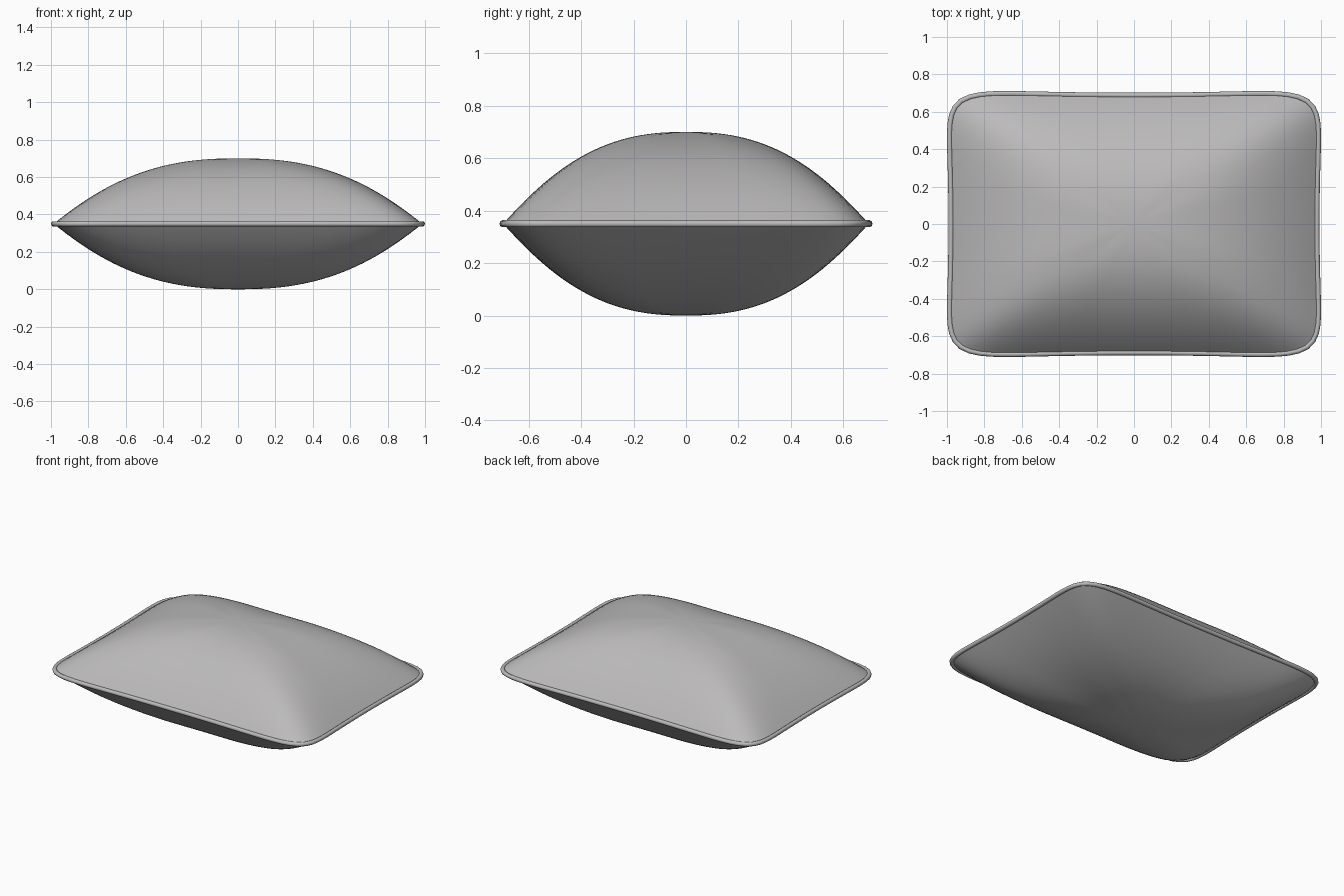
import bpy, bmesh, math

cube = bpy.data.objects.get("Cube")
if cube:
    bpy.data.objects.remove(cube)

HALF_X, HALF_Y, HALF_Z = 0.986, 0.697, 0.35
PIPING = 0.014
SEGMENTS, RINGS = 144, 28

fabric = bpy.data.materials.new("grey fabric")
fabric.use_nodes = True
grey = (0.5, 0.49, 0.49, 1)
fabric.diffuse_color = grey
fabric.node_tree.nodes["Principled BSDF"].inputs["Base Color"].default_value = grey


def outline(power):
    """Rounded rectangle with sides drawn in slightly at the middle."""
    pts = []
    for i in range(SEGMENTS):
        a = 2 * math.pi * i / SEGMENTS
        c, s = math.cos(a), math.sin(a)
        r = (abs(c) ** power + abs(s) ** power) ** (-1 / power)
        u, v = c * r, s * r
        pts.append((u * (1 - 0.025 * (1 - v * v)), v * (1 - 0.035 * (1 - u * u))))
    return pts


seam = outline(9)
sx = HALF_X / max(p[0] for p in seam)
sy = HALF_Y / max(p[1] for p in seam)

# Pillow body: shrinking outlines rise to a crown on both sides of the seam
bm = bmesh.new()
edge = [bm.verts.new((x * sx, y * sy, HALF_Z)) for x, y in seam]
for side in (1, -1):
    previous = edge
    for k in range(RINGS - 1, 0, -1):
        t = k / RINGS
        ring = []
        for i, (x, y) in enumerate(outline(5 + 4 * t)):
            diagonal = math.sin(4 * math.pi * i / SEGMENTS) ** 8
            h = HALF_Z * (1 - t ** (2.4 - 0.25 * diagonal))
            ring.append(bm.verts.new((x * sx * t, y * sy * t, HALF_Z + side * h)))
        for i in range(SEGMENTS):
            j = (i + 1) % SEGMENTS
            bm.faces.new((previous[i], previous[j], ring[j], ring[i]))
        previous = ring
    crown = bm.verts.new((0, 0, HALF_Z + side * HALF_Z))
    for i in range(SEGMENTS):
        bm.faces.new((previous[i], previous[(i + 1) % SEGMENTS], crown))
bmesh.ops.recalc_face_normals(bm, faces=bm.faces)
mesh = bpy.data.meshes.new("pillow_body")
bm.to_mesh(mesh)
bm.free()
mesh.materials.append(fabric)
body = bpy.data.objects.new("pillow_body", mesh)
bpy.context.collection.objects.link(body)
bpy.ops.object.select_all(action="DESELECT")
body.select_set(True)
bpy.context.view_layer.objects.active = body
bpy.ops.object.shade_smooth_by_angle(angle=math.radians(50))

# Piping: a round cord along the seam
curve = bpy.data.curves.new("seam_piping", "CURVE")
curve.dimensions = "3D"
curve.bevel_depth = PIPING
curve.bevel_resolution = 3
spline = curve.splines.new("POLY")
spline.points.add(SEGMENTS - 1)
for point, (x, y) in zip(spline.points, seam):
    point.co = (x * sx, y * sy, HALF_Z, 1)
spline.use_cyclic_u = True
spline.use_smooth = True
curve.materials.append(fabric)
bpy.context.collection.objects.link(bpy.data.objects.new("seam_piping", curve))
